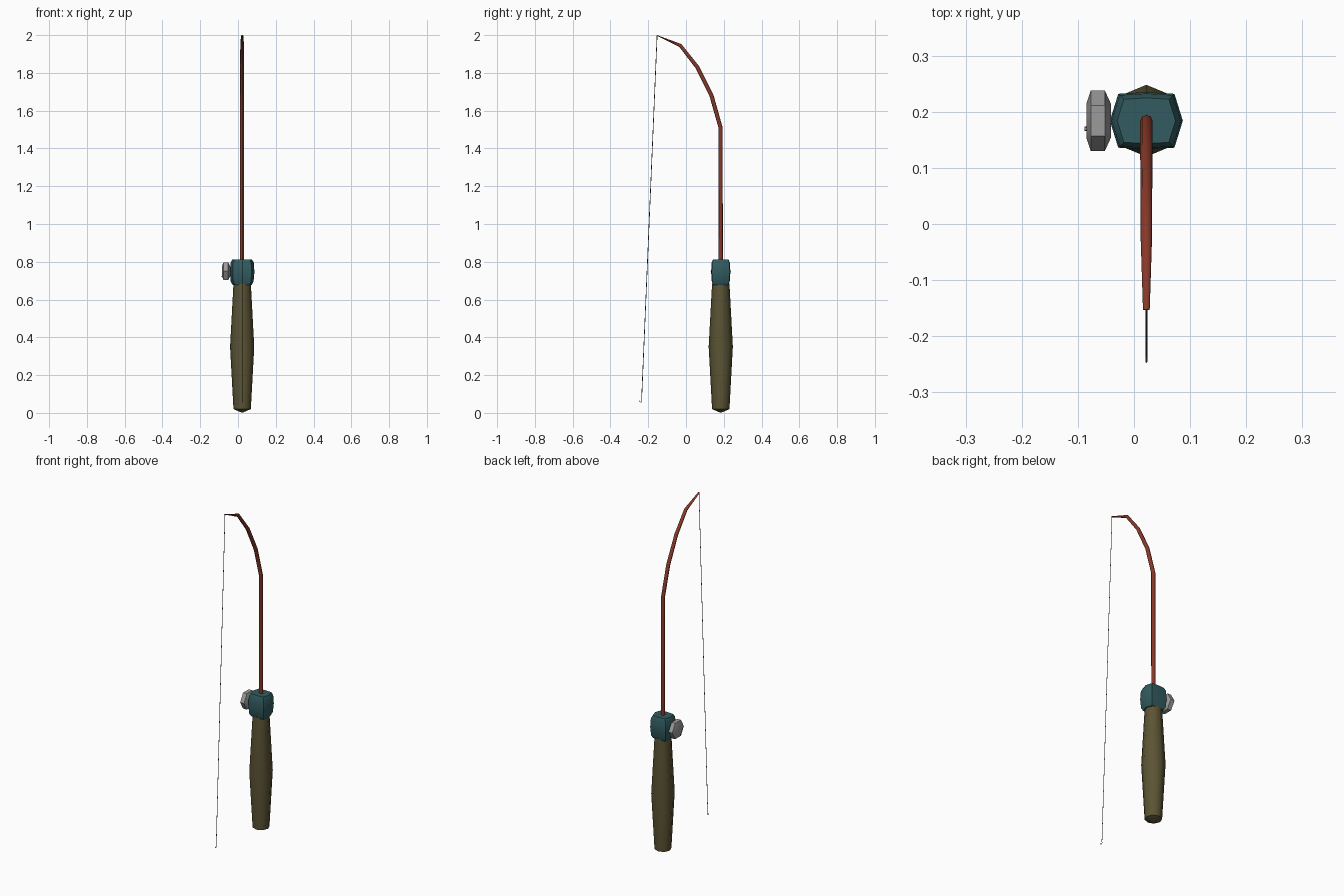
import bpy, bmesh, math
from mathutils import Vector

if "Cube" in bpy.data.objects:
    bpy.data.objects.remove(bpy.data.objects["Cube"])

CX, CY = 0.022, 0.184  # rod axis


def material(name, rgb):
    m = bpy.data.materials.new(name)
    m.diffuse_color = (*rgb, 1)
    m.use_nodes = True
    m.node_tree.nodes["Principled BSDF"].inputs["Base Color"].default_value = m.diffuse_color
    return m


OLIVE = material("olive grip", (0.105, 0.088, 0.034))
TEAL = material("dark teal", (0.032, 0.105, 0.115))
RUST = material("rust red", (0.24, 0.04, 0.022))
GREY = material("grey metal", (0.33, 0.33, 0.33))
DARK = material("dark line", (0.06, 0.065, 0.07))


def loft(name, rings, mat, angle=50):
    """Skin a list of equal-length vertex rings and cap both ends."""
    bm = bmesh.new()
    vs = [[bm.verts.new(p) for p in r] for r in rings]
    n = len(rings[0])
    for a, b in zip(vs, vs[1:]):
        for i in range(n):
            j = (i + 1) % n
            bm.faces.new((a[i], a[j], b[j], b[i]))
    bm.faces.new(vs[0][::-1])
    bm.faces.new(vs[-1])
    bmesh.ops.recalc_face_normals(bm, faces=bm.faces)
    me = bpy.data.meshes.new(name)
    bm.to_mesh(me)
    bm.free()
    me.materials.append(mat)
    ob = bpy.data.objects.new(name, me)
    bpy.context.collection.objects.link(ob)
    bpy.ops.object.select_all(action='DESELECT')
    ob.select_set(True)
    bpy.context.view_layer.objects.active = ob
    bpy.ops.object.shade_smooth_by_angle(angle=math.radians(angle))
    return ob


def circle(n):
    return [(math.cos(2 * math.pi * i / n), math.sin(2 * math.pi * i / n)) for i in range(n)]


def turned_z(name, profile, n, mat):
    loft(name, [[(CX + r * c, CY + r * s, z) for c, s in circle(n)] for r, z in profile], mat)


def turned_x(name, profile, n, mat, y=CY, z=0.75):
    loft(name, [[(x, y + r * c, z + r * s) for c, s in circle(n)] for x, r in profile], mat)


def tube(name, path, n, mat):
    """Tube in the plane x = CX; path items are (y, z, side radius, depth radius)."""
    pts = [Vector((CX, p[0], p[1])) for p in path]
    rings = []
    for i, p in enumerate(pts):
        d = (pts[min(i + 1, len(pts) - 1)] - pts[max(i - 1, 0)]).normalized()
        side = Vector((1, 0, 0))
        up = d.cross(side)
        rings.append([p + side * c * path[i][2] + up * s * path[i][3] for c, s in circle(n)])
    loft(name, rings, mat)


# Eight-sided grip, swollen in the middle
turned_z("handle", [(0.004, 0.002), (0.046, 0.02), (0.064, 0.35), (0.046, 0.685)], 8, OLIVE)

# Reel housing: rounded box
plan = [(0.065, 0), (0.05, 0.048), (0, 0.051), (-0.05, 0.048),
        (-0.065, 0), (-0.05, -0.048), (0, -0.051), (0.05, -0.048)]
loft("reel_housing",
     [[(CX + x * s, CY + y * s, z) for x, y in plan] for s, z in
      [(0.78, 0.678), (0.93, 0.695), (1, 0.745), (0.95, 0.795), (0.8, 0.812)]], TEAL, 60)

# Winding knob with its axle and small crank nub
turned_x("reel_axle", [(-0.05, 0.008), (-0.02, 0.008)], 8, GREY)
turned_x("reel_knob", [(-0.085, 0.03), (-0.077, 0.054), (-0.052, 0.054), (-0.041, 0.03)], 6, GREY)
turned_x("crank_nub", [(-0.088, 0.004), (-0.078, 0.005)], 6, GREY, 0.17, 0.722)

# Bent rod
tube("rod", [(CY, 0.80, 0.011, 0.011), (CY - 0.001, 1.51, 0.011, 0.011),
             (0.135, 1.68, 0.011, 0.011), (0.06, 1.83, 0.0105, 0.0105),
             (-0.03, 1.945, 0.010, 0.009), (-0.153, 1.998, 0.006, 0.002)], 8, RUST)

# Fishing line and hook
w = 0.0018
tube("fishing_line", [(-0.153, 1.998, w, w), (-0.235, 0.07, w, w)], 4, DARK)
tube("hook", [(y, z, w, w) for y, z in
              [(-0.235, 0.072), (-0.234, 0.062), (-0.238, 0.057), (-0.243, 0.058), (-0.246, 0.066)]], 4, DARK)
